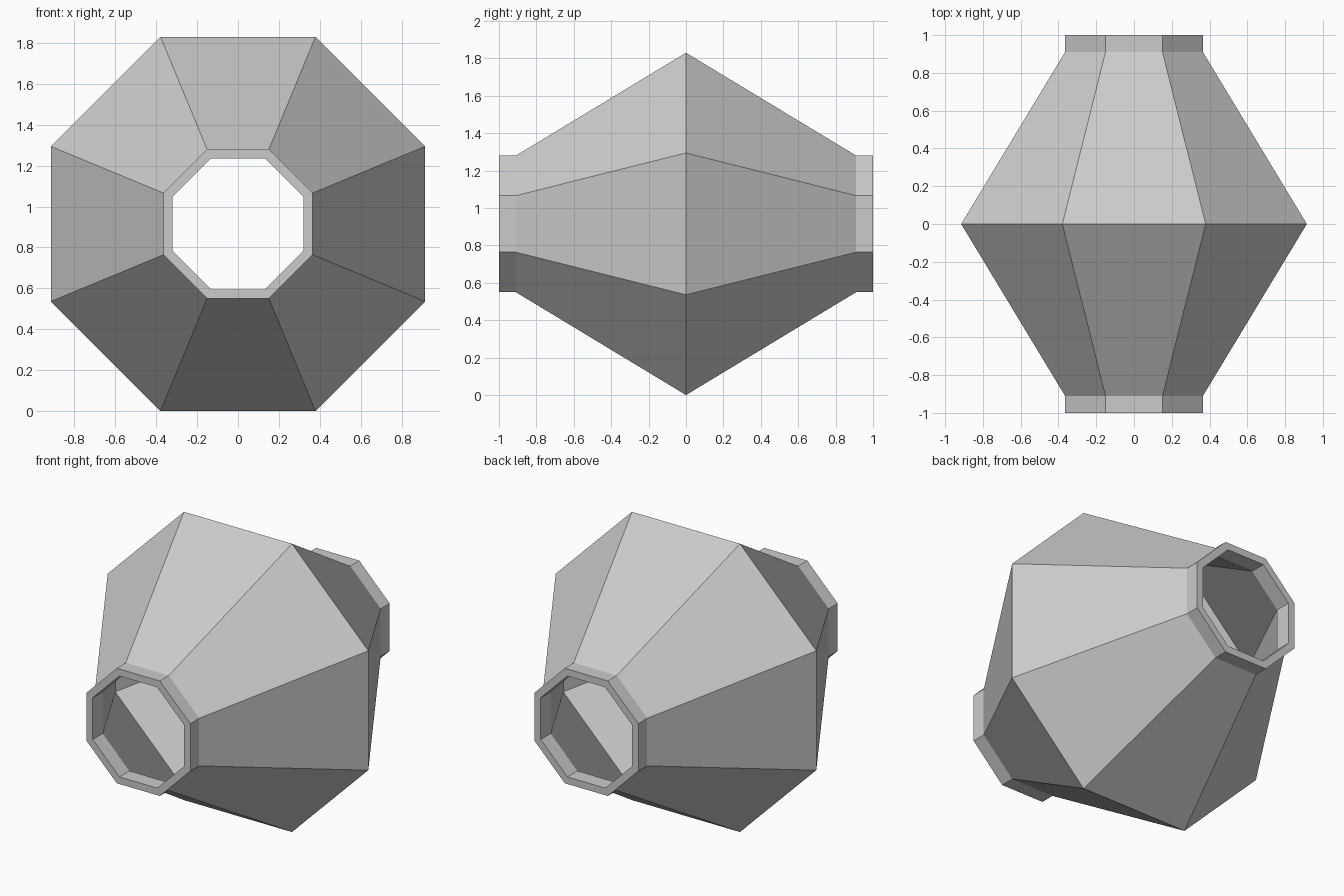
import bpy, bmesh
from math import cos, sin, pi

old = bpy.data.objects.get("Cube")
if old:
    bpy.data.objects.remove(old)

grey = bpy.data.materials.new("light_grey")
grey.use_nodes = True
colour = (0.6, 0.6, 0.6, 1)
grey.diffuse_color = colour
grey.node_tree.nodes["Principled BSDF"].inputs["Base Color"].default_value = colour

SIDES = 8
CENTRE_Z = 0.915

# Wall section as (flat-to-centre radius, y): outside front to back, then inside back to front
outer = [(0.365, -1), (0.365, -0.91), (0.915, 0), (0.365, 0.91), (0.365, 1)]
inner = [(0.32, 1), (0.32, 0.9), (0.862, 0), (0.32, -0.9), (0.32, -1)]
section = outer + inner


def ring(bm, apothem, y):
    r = apothem / cos(pi / SIDES)
    angles = [2 * pi * (i + 0.5) / SIDES for i in range(SIDES)]
    return [bm.verts.new((r * cos(a), y, CENTRE_Z + r * sin(a))) for a in angles]


# Hollow octagonal shell with a short collar at each end
bm = bmesh.new()
rings = [ring(bm, r, y) for r, y in section]
for a, b in zip(rings, rings[1:] + rings[:1]):
    for i in range(SIDES):
        j = (i + 1) % SIDES
        bm.faces.new((a[i], a[j], b[j], b[i]))
bmesh.ops.recalc_face_normals(bm, faces=bm.faces[:])

mesh = bpy.data.meshes.new("hollow_shell")
bm.to_mesh(mesh)
bm.free()
mesh.materials.append(grey)
shell = bpy.data.objects.new("hollow_shell", mesh)
bpy.context.collection.objects.link(shell)
